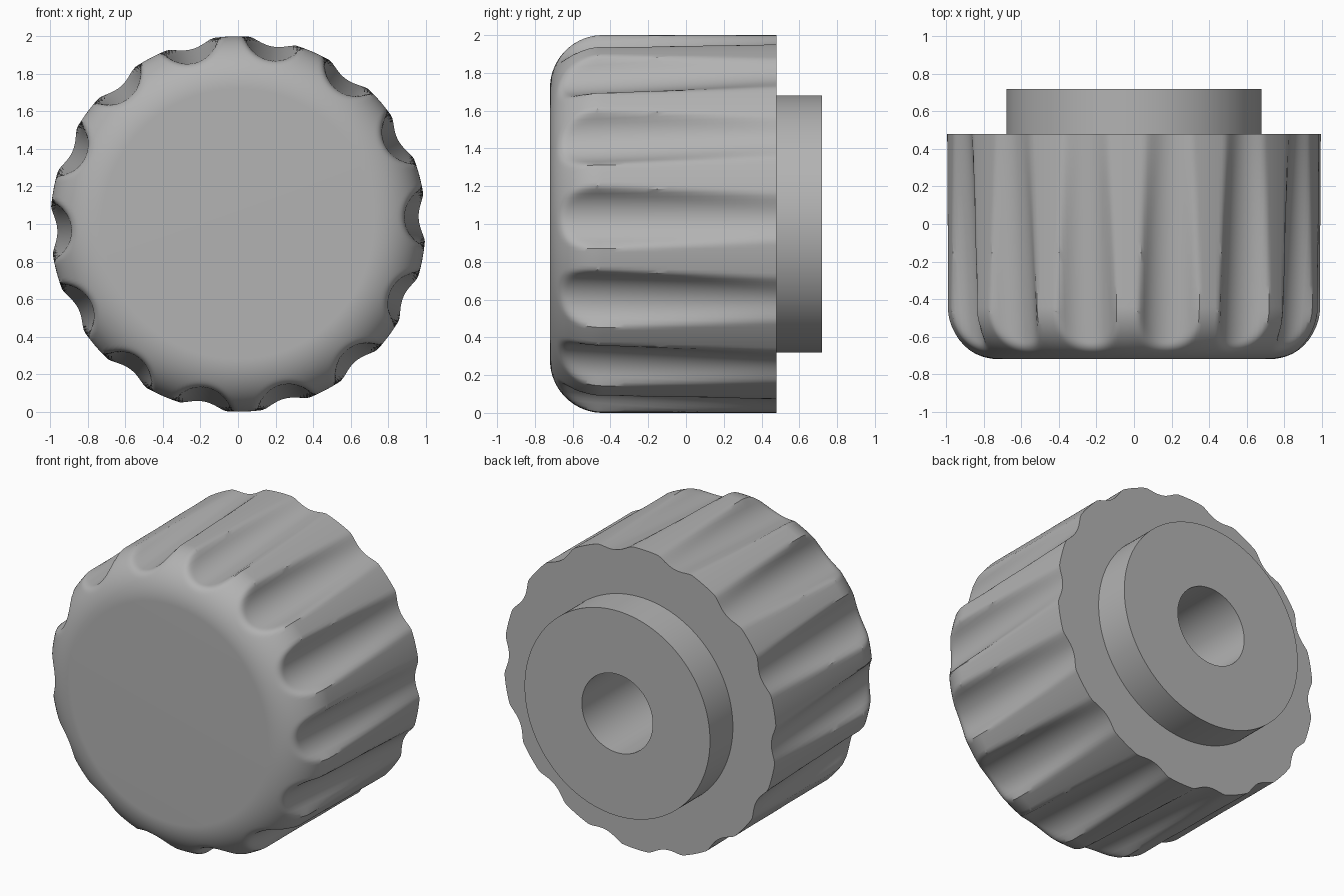
import bpy, bmesh, math

cube = bpy.data.objects.get("Cube")
if cube:
    bpy.data.objects.remove(cube, do_unlink=True)

FLUTES, SEG = 14, 14 * 24
PHASE = math.radians(2)
FRONT, BACK, HUB_BACK = -0.72, 0.48, 0.72
FILLET, HUB_R, BORE_R = 0.28, 0.68, 0.26
CUT_R = 0.18          # radius of the tilted round flute cut
BLEND = 0.035         # softness of the flute edges

grey = bpy.data.materials.new("plain grey")
grey.use_nodes = True
colour = (0.45, 0.45, 0.45, 1)
grey.diffuse_color = colour
grey.node_tree.nodes["Principled BSDF"].inputs["Base Color"].default_value = colour


def fluted(r, y, angle):
    """Radius of the grip after a soft cut by the nearest flute."""
    step = math.tau / FLUTES
    a = (angle - PHASE + step / 2) % step - step / 2
    t = (y + 0.5) / (BACK + 0.5)
    centre = CUT_R + 0.897 + 0.066 * t
    side = CUT_R ** 2 - (centre * math.sin(a)) ** 2
    if side <= 0:
        return r
    cut = centre * math.cos(a) - math.sqrt(side)
    h = max(BLEND - abs(r - cut), 0) / BLEND
    return min(r, cut) - h * h * BLEND / 4


def turned(name, profile, shape, cap_start=False, cap_end=False):
    """Sweep (radius, y) points round the y axis; shape adjusts each radius."""
    bm = bmesh.new()
    rings = []
    for r, y in profile:
        ring = []
        for i in range(SEG):
            a = math.tau * i / SEG
            s = shape(r, y, a)
            ring.append(bm.verts.new((s * math.cos(a), y, 1 + s * math.sin(a))))
        rings.append(ring)
    for p, q in zip(rings, rings[1:]):
        for i in range(SEG):
            j = (i + 1) % SEG
            bm.faces.new((p[i], p[j], q[j], q[i]))
    if cap_start:
        bm.faces.new(rings[0][::-1])
    if cap_end:
        bm.faces.new(rings[-1])
    mesh = bpy.data.meshes.new(name)
    bm.to_mesh(mesh)
    bm.free()
    mesh.materials.append(grey)
    obj = bpy.data.objects.new(name, mesh)
    bpy.context.collection.objects.link(obj)
    bpy.ops.object.select_all(action="DESELECT")
    obj.select_set(True)
    bpy.context.view_layer.objects.active = obj
    bpy.ops.object.shade_smooth_by_angle(angle=math.radians(35))
    return obj


# Fluted grip: rounded front edge, straight side, flat back rim
STEPS = 32
profile = []
for k in range(STEPS + 1):
    a = math.pi / 2 * k / STEPS
    profile.append((1 - FILLET + FILLET * math.sin(a),
                    FRONT + FILLET - FILLET * math.cos(a)))
start = FRONT + FILLET
profile += [(1, start + (BACK - start) * k / 16) for k in range(1, 17)]
profile.append((HUB_R, BACK))
turned("fluted_grip", profile, fluted, cap_start=True)

# Rear hub with a blind shaft bore
hub = [(HUB_R, BACK), (HUB_R, HUB_BACK), (BORE_R, HUB_BACK), (BORE_R, -0.2)]
turned("rear_hub", hub, lambda r, y, a: r, cap_end=True)
